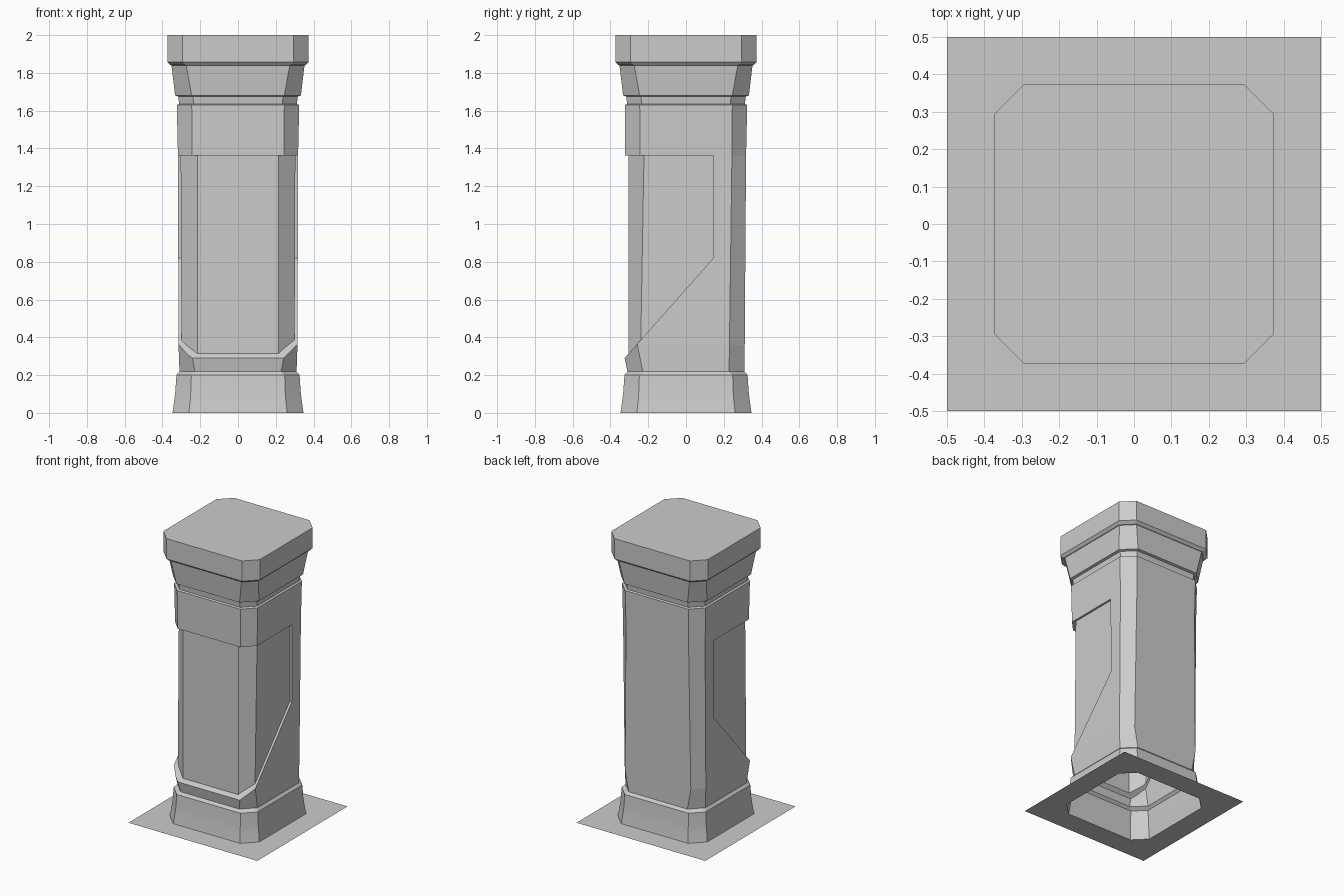
import bpy, bmesh

if "Cube" in bpy.data.objects:
    bpy.data.objects.remove(bpy.data.objects["Cube"])


def octagon(z, hx, cx, yf=None, cyf=None, yb=None, cyb=None):
    """Chamfered square: half width, half flat, then optional front/back depths."""
    yf, cyf = yf or hx, cyf or cx
    yb, cyb = yb or hx, cyb or cx
    return [(cx, -yf, z), (hx, -cyf, z), (hx, cyb, z), (cx, yb, z),
            (-cx, yb, z), (-hx, cyb, z), (-hx, -cyf, z), (-cx, -yf, z)]


def loft(name, sections, bottom=False, top=False):
    bm = bmesh.new()
    rings = [[bm.verts.new(p) for p in s] for s in sections]
    n = len(rings[0])
    for a, b in zip(rings, rings[1:]):
        for i in range(n):
            j = (i + 1) % n
            bm.faces.new((a[i], a[j], b[j], b[i]))
    if bottom:
        bm.faces.new(rings[0][::-1])
    if top:
        bm.faces.new(rings[-1])
    if bottom and top:
        bmesh.ops.recalc_face_normals(bm, faces=bm.faces)
    mesh = bpy.data.meshes.new(name)
    bm.to_mesh(mesh)
    bm.free()
    ob = bpy.data.objects.new(name, mesh)
    bpy.context.collection.objects.link(ob)
    return ob


def subtract(ob, cutter):
    cutter.hide_render = True
    mod = ob.modifiers.new("cut", 'BOOLEAN')
    mod.operation, mod.solver, mod.object = 'DIFFERENCE', 'EXACT', cutter
    deps = bpy.context.evaluated_depsgraph_get()
    mesh = bpy.data.meshes.new_from_object(ob.evaluated_get(deps))
    ob.modifiers.clear()
    ob.data = mesh
    bpy.data.objects.remove(cutter)


# Ground sheet with an opening under the hollow pillar
g, h = 0.5, 0.26
foot = octagon(0, 0.347, h)
outer = [(h, -g, 0), (g, -h, 0), (g, h, 0), (h, g, 0),
         (-h, g, 0), (-g, h, 0), (-g, -h, 0), (-h, -g, 0)]
ground = loft("ground_sheet", [outer, foot])
bm = bmesh.new()
bm.from_mesh(ground.data)
for sx, sy in ((1, -1), (1, 1), (-1, 1), (-1, -1)):
    bm.verts.ensure_lookup_table()
    near = [v for v in bm.verts if v.co.x * sx > 0 and v.co.y * sy > 0
            and max(abs(v.co.x), abs(v.co.y)) > 0.49]
    bm.faces.new(near + [bm.verts.new((g * sx, g * sy, 0))])
for f in bm.faces:
    f.normal_update()
    if f.normal.z < 0:
        f.normal_flip()
bm.to_mesh(ground.data)
bm.free()

# Curved base
base = loft("base", [foot, octagon(0.055, 0.339, 0.254), octagon(0.11, 0.332, 0.25),
                     octagon(0.2, 0.326, 0.247)])
loft("base_ledge", [octagon(0.2, 0.326, 0.247), octagon(0.218, 0.31, 0.228)])
bpy.context.view_layer.objects.active = base
base.select_set(True)
bpy.ops.object.shade_smooth_by_angle()

# Shaft, flared at the front foot
z0, z1 = 0.218, 1.63
shaft = loft("shaft", [octagon(z0, 0.31, 0.228),
                       octagon(0.36, 0.315, 0.255, 0.34, 0.258, 0.311, 0.23),
                       octagon(1.36, 0.318, 0.243, 0.322, 0.243),
                       octagon(z1, 0.324, 0.245)], True, True)

# Recessed wrap-around front panel: side-profile wedge minus the inner core
profile = [(-0.5, 0.092), (0.145, 0.82), (0.145, 1.362), (-0.5, 1.362)]
wedge = loft("panel_cutter", [[(x, y, z) for y, z in profile] for x in (-0.5, 0.5)], True, True)
core = loft("panel_core", [octagon(0.0, 0.298, 0.215, 0.304, 0.246),
                           octagon(1.5, 0.304, 0.215, 0.304, 0.22)], True, True)
subtract(wedge, core)
subtract(shaft, wedge)

# Open the shaft ends so the pillar stays hollow
bm = bmesh.new()
bm.from_mesh(shaft.data)
ends = [f for f in bm.faces if all(v.co.z < z0 + 1e-3 for v in f.verts)
        or all(v.co.z > z1 - 1e-3 for v in f.verts)]
bmesh.ops.delete(bm, geom=ends, context='FACES')
bm.to_mesh(shaft.data)
bm.free()

# Neck, flared capital and top block
loft("neck", [octagon(z1, 0.324, 0.245), octagon(1.635, 0.312, 0.235),
              octagon(1.675, 0.316, 0.238)])
loft("capital", [octagon(1.675, 0.316, 0.238), octagon(1.68, 0.333, 0.245),
                 octagon(1.84, 0.352, 0.274)])
loft("top_block", [octagon(1.84, 0.352, 0.274), octagon(1.842, 0.36, 0.28),
                   octagon(1.858, 0.374, 0.293), octagon(2.0, 0.374, 0.293)], top=True)
